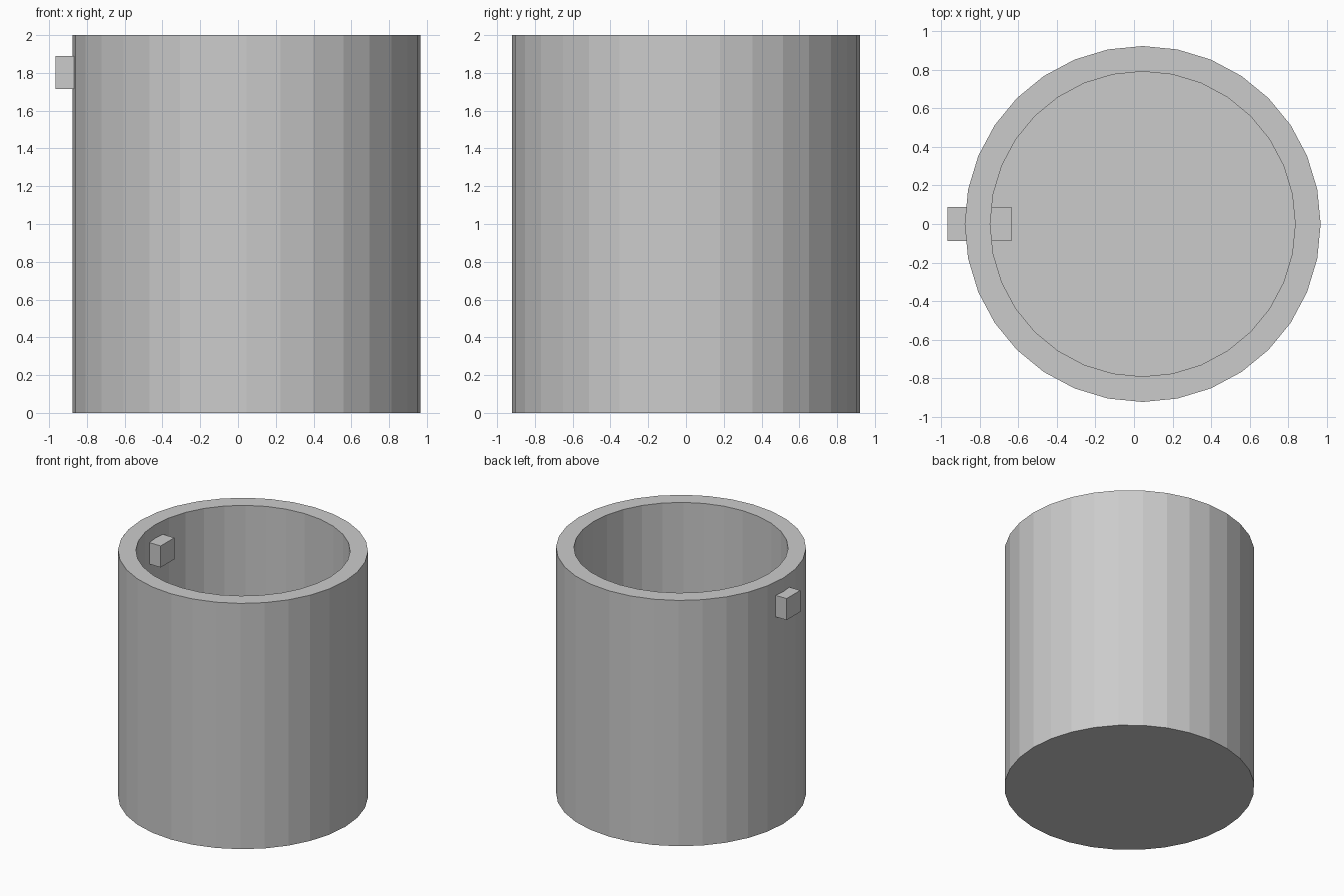
import bpy, bmesh
from math import cos, sin, tau

if "Cube" in bpy.data.objects:
    bpy.data.objects.remove(bpy.data.objects["Cube"])

SIDES = 32
CENTRE_X = 0.045
R_OUT, R_IN = 0.922, 0.79
HEIGHT, FLOOR = 2.0, 0.13


def add_object(name, bm):
    bmesh.ops.recalc_face_normals(bm, faces=bm.faces)
    mesh = bpy.data.meshes.new(name)
    bm.to_mesh(mesh)
    bm.free()
    obj = bpy.data.objects.new(name, mesh)
    bpy.context.collection.objects.link(obj)
    return obj


# Open cup: outer wall, flat rim, inner wall and floor
bm = bmesh.new()
profile = [(R_OUT, 0), (R_OUT, HEIGHT), (R_IN, HEIGHT), (R_IN, FLOOR)]
rings = [[bm.verts.new((CENTRE_X + r * cos(tau * i / SIDES), r * sin(tau * i / SIDES), z))
          for i in range(SIDES)] for r, z in profile]
for a, b in zip(rings, rings[1:]):
    for i in range(SIDES):
        j = (i + 1) % SIDES
        bm.faces.new((a[i], a[j], b[j], b[i]))
bm.faces.new(rings[0])
bm.faces.new(rings[-1])
add_object("cup_body", bm)

# Square peg passing through the wall near the rim
bm = bmesh.new()
bmesh.ops.create_cube(bm, size=1)
bmesh.ops.scale(bm, vec=(0.333, 0.175, 0.175), verts=bm.verts)
peg = add_object("wall_peg", bm)
peg.location = (-0.801, 0, 1.802)
